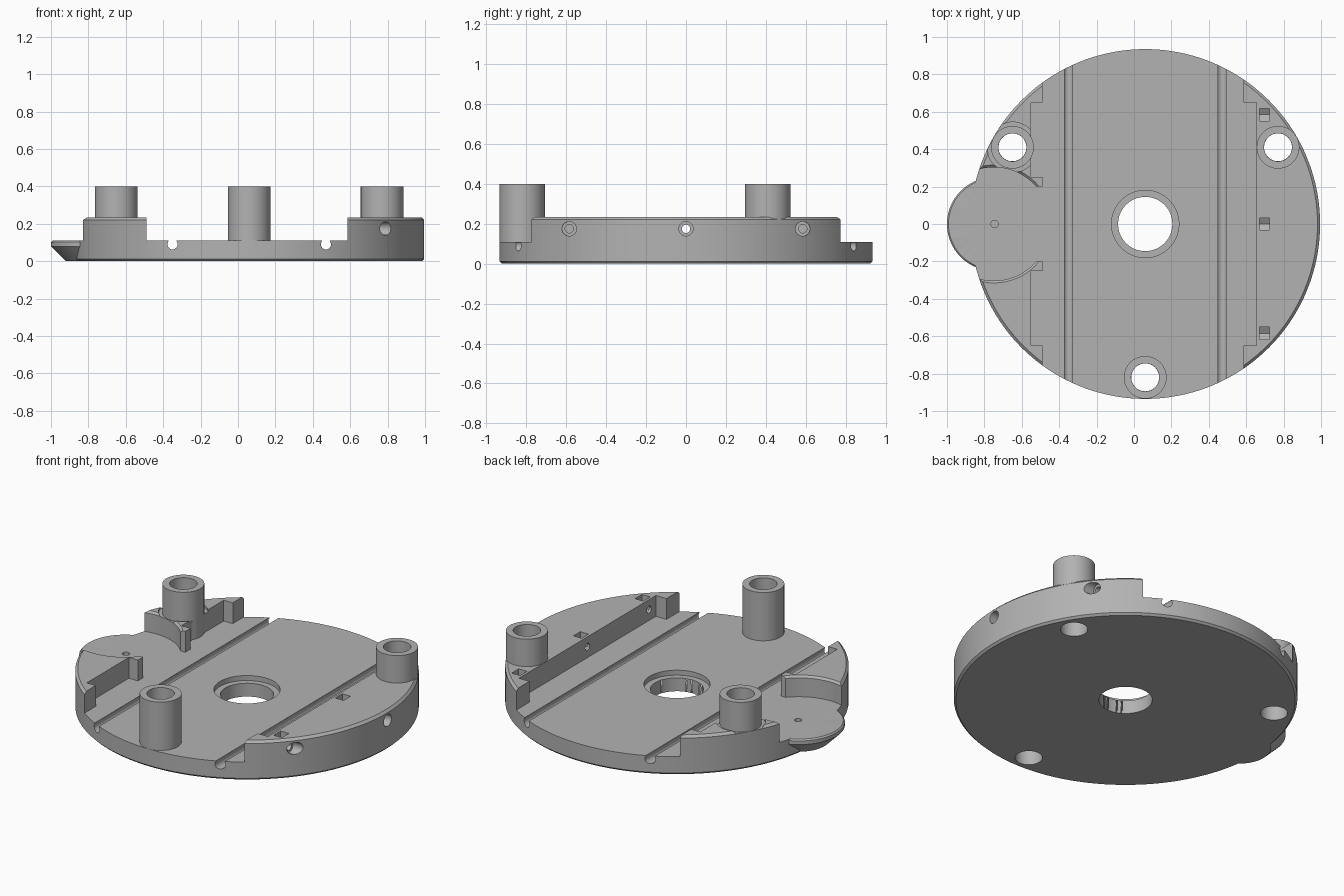
import bpy, bmesh, math
from mathutils import Matrix, Vector

if "Cube" in bpy.data.objects:
    bpy.data.objects.remove(bpy.data.objects["Cube"])

CX, R = 0.06, 0.935           # plate axis and radius
FLOOR, TOP = 0.11, 0.235      # low deck and raised rim heights
LOBE = -0.75                  # thumb tab axis
POSTS = [(CX, -0.82), (CX - 0.71, 0.41), (CX + 0.71, 0.41)]

grey = bpy.data.materials.new("plain grey")
grey.use_nodes = True
grey.diffuse_color = (0.45, 0.45, 0.45, 1)
grey.node_tree.nodes["Principled BSDF"].inputs["Base Color"].default_value = (0.45, 0.45, 0.45, 1)


def finish(name, bm):
    bmesh.ops.recalc_face_normals(bm, faces=bm.faces)
    me = bpy.data.meshes.new(name)
    bm.to_mesh(me)
    bm.free()
    me.materials.append(grey)
    ob = bpy.data.objects.new(name, me)
    bpy.context.collection.objects.link(ob)
    return ob


def lathe(name, profile, x=0, y=0, n=96):
    """Closed radius/height profile; a radius of 0 lies on the axis."""
    bm = bmesh.new()
    vs = [bm.verts.new((r, 0, z)) for r, z in profile]
    edges = [bm.edges.new((vs[i], vs[(i + 1) % len(vs)])) for i in range(len(vs))]
    bmesh.ops.spin(bm, geom=vs + edges, cent=(0, 0, 0), axis=(0, 0, 1),
                   angle=2 * math.pi, steps=n, use_merge=True)
    bmesh.ops.remove_doubles(bm, verts=bm.verts, dist=1e-5)
    bmesh.ops.translate(bm, verts=bm.verts, vec=(x, y, 0))
    return finish(name, bm)


def prism(name, outline, a, b, axis="z"):
    """Extrude an outline from a to b along z, or a (y, z) outline along x."""
    bm = bmesh.new()
    place = (lambda p: (p[0], p[1], a)) if axis == "z" else (lambda p: (a, p[0], p[1]))
    face = bm.faces.new([bm.verts.new(place(p)) for p in outline])
    new = bmesh.ops.extrude_face_region(bm, geom=[face])["geom"]
    step = Vector((0, 0, b - a)) if axis == "z" else Vector((b - a, 0, 0))
    bmesh.ops.translate(bm, verts=[v for v in new if isinstance(v, bmesh.types.BMVert)], vec=step)
    return finish(name, bm)


def rod(r, a, b, axis, u, v, n=32):
    """Cylinder along x, y or z from a to b; u, v are the other two coordinates."""
    bm = bmesh.new()
    bmesh.ops.create_cone(bm, cap_ends=True, segments=n, radius1=r, radius2=r, depth=b - a)
    m = (a + b) / 2
    if axis == "x":
        mat = Matrix.Translation((m, u, v)) @ Matrix.Rotation(math.pi / 2, 4, "Y")
    elif axis == "y":
        mat = Matrix.Translation((u, m, v)) @ Matrix.Rotation(math.pi / 2, 4, "X")
    else:
        mat = Matrix.Translation((u, v, m))
    bmesh.ops.transform(bm, matrix=mat, verts=bm.verts)
    return finish("cutter", bm)


def box(x0, x1, y0, y1, z0, z1):
    return prism("cutter", [(x0, y0), (x1, y0), (x1, y1), (x0, y1)], z0, z1)


def combine(target, tool, op="DIFFERENCE"):
    mod = target.modifiers.new("cut", "BOOLEAN")
    mod.operation, mod.solver, mod.object = op, "EXACT", tool
    bpy.context.view_layer.objects.active = target
    bpy.ops.object.modifier_apply(modifier=mod.name)
    bpy.data.objects.remove(tool)


def smooth(ob):
    bpy.ops.object.select_all(action="DESELECT")
    ob.select_set(True)
    bpy.context.view_layer.objects.active = ob
    bpy.ops.object.shade_smooth_by_angle(angle=math.radians(30))


# Round plate at full rim height, with eased edges
plate = lathe("base_plate", [(0, 0), (R - 0.012, 0), (R, 0.012), (R, TOP - 0.014),
                             (R - 0.014, TOP), (0, TOP)], CX, 0, 160)

# Thumb tab tapering towards the underside
combine(plate, lathe("thumb_tab", [(0, 0), (0.17, 0), (0.25, 0.08), (0.25, 0.102),
                                   (0.242, FLOOR), (0, FLOOR)], LOBE, 0), "UNION")

# Lower deck between the two raised rims, leaving hooked ends
half = [(0.585, 1.0), (0.585, 0.65), (0.655, 0.65)]
right = half + [(x, -y) for x, y in reversed(half)]
left = [(-0.49, -1.0), (-0.49, -0.65), (-0.55, -0.65), (-0.55, -0.25), (-0.49, -0.25)]
left += [(x, -y) for x, y in reversed(left)]
combine(plate, prism("cutter", right + left, FLOOR, 0.5))

# Round clearance behind the thumb tab, flared at the rim's top edge
combine(plate, lathe("cutter", [(0, FLOOR), (0.303, FLOOR), (0.303, TOP - 0.012),
                                (0.327, TOP + 0.012), (0, TOP + 0.012)], LOBE, 0))
combine(plate, box(-0.56, -0.45, -0.2, 0.2, FLOOR, 0.5))

# Two round-bottomed channels from front to back
for x in (-0.35, 0.47):
    combine(plate, rod(0.027, -1.1, 1.1, "y", x, 0.09, 24))
    combine(plate, box(x - 0.022, x + 0.022, -1.1, 1.1, 0.095, 0.13))

# Stepped centre bore
combine(plate, lathe("cutter", [(0, -0.1), (0.145, -0.1), (0.145, 0.08), (0.18, 0.08),
                                (0.18, 0.3), (0, 0.3)], CX, 0))

# Relief around the left rear post, then the bores below all posts
combine(plate, rod(0.135, 0.222, 0.5, "z", *POSTS[1], 64))
for x, y in POSTS:
    combine(plate, rod(0.0745, -0.1, 0.5, "z", x, y, 48))

# Bolt holes, head recesses and pointed nut pockets in the +x rim
for y, seat in ((-0.585, 0.75), (0, 0.93), (0.585, 0.75)):
    combine(plate, rod(0.021, 0.6, 1.1, "x", y, 0.175))
    combine(plate, rod(0.036, seat, 1.1, "x", y, 0.175))
    pocket = [(y - 0.033, 0.3), (y - 0.033, 0.156), (y, 0.137), (y + 0.033, 0.156), (y + 0.033, 0.3)]
    combine(plate, prism("cutter", pocket, 0.67, 0.725, "x"))

# Blind hole in the thumb tab and slot underneath
combine(plate, rod(0.02, 0.07, 0.2, "z", LOBE + 0.005, 0))
combine(plate, box(-1.1, -0.73, -0.025, 0.025, -0.1, 0.035))
smooth(plate)

# Three hollow posts
for name, (x, y) in zip(("front_post", "right_rear_post", "left_rear_post"), POSTS):
    post = lathe(name, [(0.075, 0.1), (0.114, 0.1), (0.114, 0.4), (0.075, 0.4)], x, y, 64)
    smooth(post)
